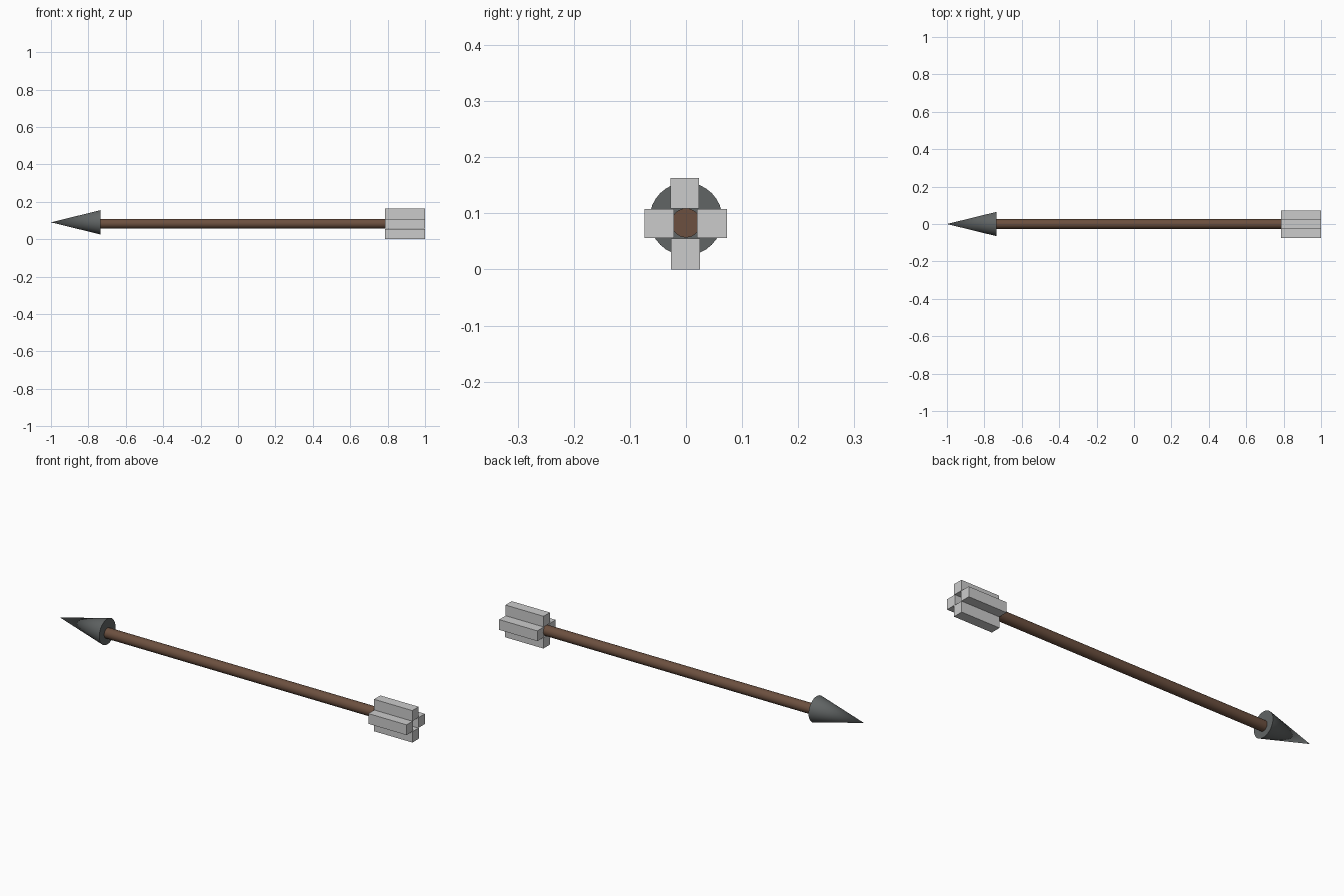
import bpy
from math import pi

if "Cube" in bpy.data.objects:
    bpy.data.objects.remove(bpy.data.objects["Cube"])


def paint(obj, name, rgb):
    mat = bpy.data.materials.get(name) or bpy.data.materials.new(name)
    mat.diffuse_color = (*rgb, 1)
    mat.use_nodes = True
    mat.node_tree.nodes["Principled BSDF"].inputs["Base Color"].default_value = mat.diffuse_color
    obj.data.materials.append(mat)


def round_part(name, x0, x1, r0, r1, z):
    """Cylinder or cone along x, radius r0 at x0 and r1 at x1."""
    bpy.ops.mesh.primitive_cone_add(vertices=32, radius1=r0, radius2=r1, depth=x1 - x0,
                                    location=((x0 + x1) / 2, 0, z), rotation=(0, pi / 2, 0))
    obj = bpy.context.object
    obj.name = name
    bpy.ops.object.transform_apply(location=False, rotation=True, scale=True)
    bpy.ops.object.shade_smooth_by_angle()
    return obj


def fin(name, y0, y1, z0, z1):
    x0, x1 = 0.785, 1.0
    bpy.ops.mesh.primitive_cube_add(size=1, location=((x0 + x1) / 2, (y0 + y1) / 2, (z0 + z1) / 2))
    obj = bpy.context.object
    obj.name = name
    obj.scale = (x1 - x0, y1 - y0, z1 - z0)
    bpy.ops.object.transform_apply(location=False, rotation=False, scale=True)
    paint(obj, "fletching", (0.75, 0.72, 0.73))


# Pointed head
paint(round_part("arrow_head", -1.0, -0.735, 0.0, 0.065, 0.09), "dark_metal", (0.12, 0.13, 0.13))

# Shaft, ending inside the hollow between the fins
paint(round_part("shaft", -0.74, 0.85, 0.026, 0.026, 0.083), "wood", (0.15, 0.08, 0.05))

# Four fletching blocks around the shaft
fin("fin_top", -0.028, 0.023, 0.109, 0.163)
fin("fin_bottom", -0.027, 0.025, 0.0, 0.055)
fin("fin_front", -0.074, -0.021, 0.056, 0.108)
fin("fin_back", 0.02, 0.073, 0.056, 0.108)
